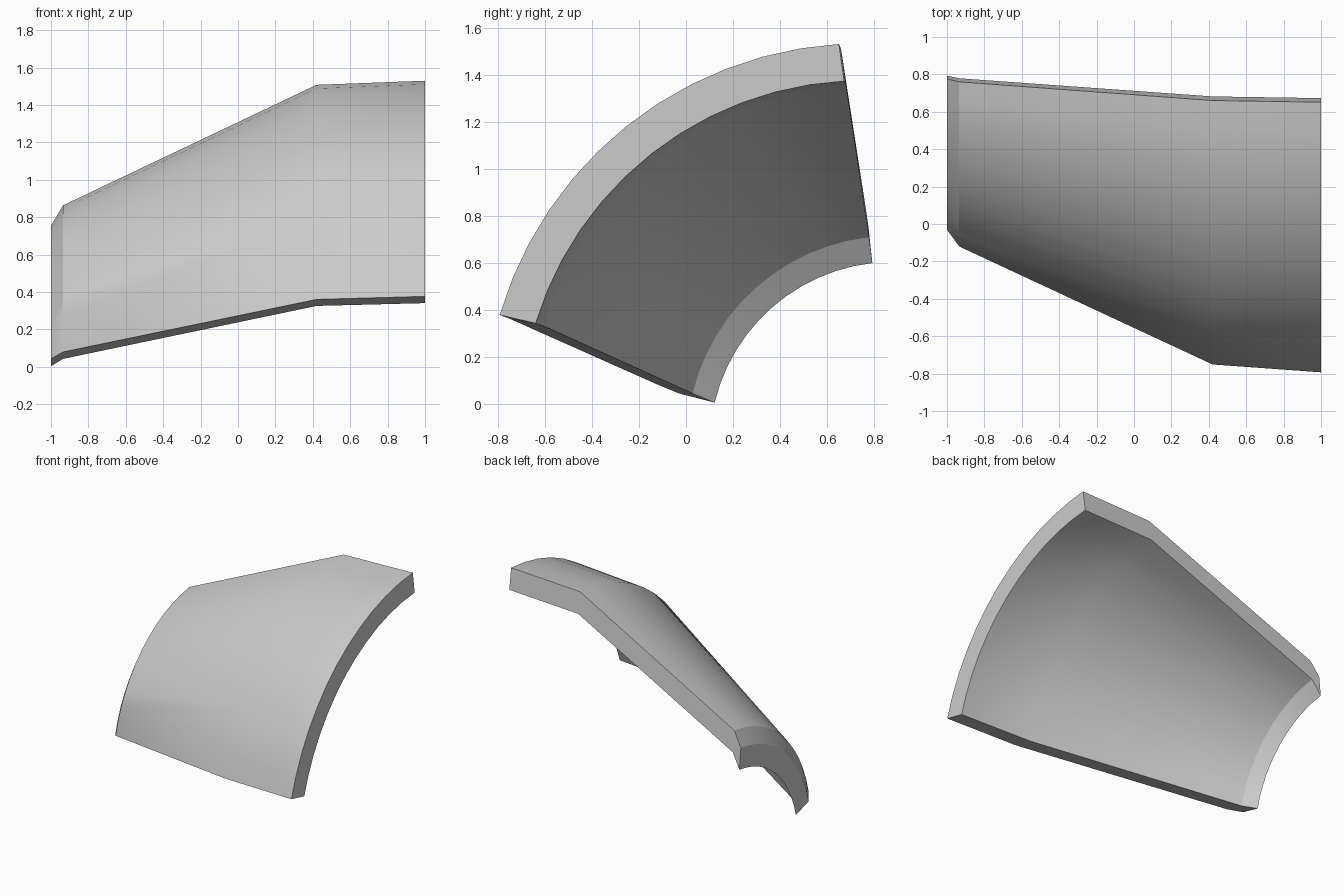
import bpy, bmesh, math
from mathutils import Vector

if "Cube" in bpy.data.objects:
    bpy.data.objects.remove(bpy.data.objects["Cube"])

HALF = math.radians(35)   # half of the angle swept by every arc
SEGS = 12

# Stations along x: (x, lower end (y, z), upper end (y, z)) of each arc
OUTER = [(-1.0, (-0.03, 0.043), (0.776, 0.756)),
         (-0.935, (-0.12, 0.08), (0.76, 0.864)),
         (0.42, (-0.751, 0.361), (0.66, 1.508)),
         (1.0, (-0.793, 0.377), (0.651, 1.53))]
INNER = [(-1.0, (0.122, 0.004), (0.793, 0.598)),
         (-0.935, (0.028, 0.043), (0.779, 0.708)),
         (0.42, (-0.597, 0.326), (0.682, 1.35)),
         (1.0, (-0.64, 0.341), (0.673, 1.372))]


def arc(x, lower, upper):
    """Points of a circular arc between two ends, bulging up and forward."""
    a, b = Vector(lower), Vector(upper)
    chord = b - a
    normal = Vector((-chord.y, chord.x)).normalized()
    radius = chord.length / 2 / math.sin(HALF)
    centre = (a + b) / 2 - normal * radius * math.cos(HALF)
    along = chord.normalized()
    pts = []
    for i in range(SEGS + 1):
        t = HALF * (2 * i / SEGS - 1)
        p = centre + radius * (along * math.sin(t) + normal * math.cos(t))
        pts.append((x, p.x, p.y))
    return pts


# Curved panel: outer skin, inner skin and the rim joining them
bm = bmesh.new()
outer = [[bm.verts.new(p) for p in arc(*s)] for s in OUTER]
inner = [[bm.verts.new(p) for p in arc(*s)] for s in INNER]
for skin in (outer, inner):
    for r0, r1 in zip(skin, skin[1:]):
        for i in range(SEGS):
            bm.faces.new((r0[i], r1[i], r1[i + 1], r0[i + 1]))
for k in (0, -1):
    for i in range(SEGS):      # left and right ends
        bm.faces.new((outer[k][i], outer[k][i + 1], inner[k][i + 1], inner[k][i]))
    for s in range(len(OUTER) - 1):   # lower and upper edges
        bm.faces.new((outer[s][k], outer[s + 1][k], inner[s + 1][k], inner[s][k]))
bmesh.ops.recalc_face_normals(bm, faces=bm.faces)

mesh = bpy.data.meshes.new("curved_panel")
bm.to_mesh(mesh)
bm.free()
panel = bpy.data.objects.new("curved_panel", mesh)
bpy.context.collection.objects.link(panel)

# Plain grey finish
grey = bpy.data.materials.new("light_grey")
grey.diffuse_color = (0.6, 0.6, 0.6, 1)
grey.use_nodes = True
grey.node_tree.nodes["Principled BSDF"].inputs["Base Color"].default_value = grey.diffuse_color
mesh.materials.append(grey)

bpy.context.view_layer.objects.active = panel
panel.select_set(True)
bpy.ops.object.shade_smooth_by_angle(angle=math.radians(30))
